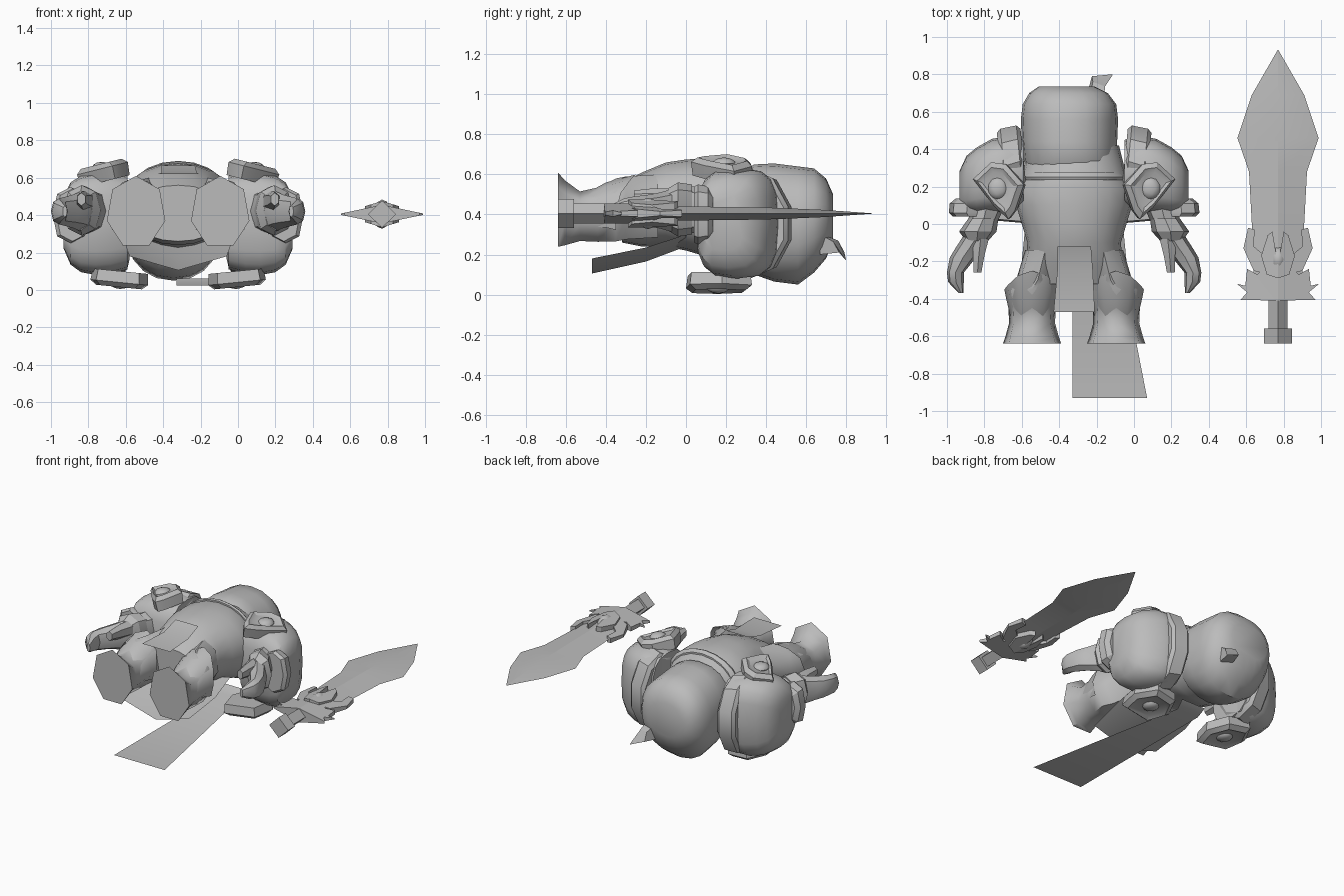
import bpy, bmesh, math
from mathutils import Vector, Matrix

if "Cube" in bpy.data.objects:
    bpy.data.objects.remove(bpy.data.objects["Cube"])

CX = -0.32  # symmetry plane of the figure
GREY = bpy.data.materials.new("plain_grey")
GREY.diffuse_color = (0.5, 0.5, 0.5, 1)
GREY.use_nodes = True
GREY.node_tree.nodes["Principled BSDF"].inputs["Base Color"].default_value = GREY.diffuse_color


def finish(name, bm, mirror=None, angle=40):
    """Optionally mirror across x = mirror, then turn into an object."""
    if mirror is not None:
        geo = bmesh.ops.duplicate(bm, geom=bm.verts[:] + bm.edges[:] + bm.faces[:])["geom"]
        for v in [g for g in geo if isinstance(g, bmesh.types.BMVert)]:
            v.co.x = 2 * mirror - v.co.x
    bmesh.ops.recalc_face_normals(bm, faces=bm.faces[:])
    me = bpy.data.meshes.new(name)
    bm.to_mesh(me)
    bm.free()
    me.materials.append(GREY)
    ob = bpy.data.objects.new(name, me)
    bpy.context.collection.objects.link(ob)
    bpy.context.view_layer.objects.active = ob
    ob.select_set(True)
    bpy.ops.object.shade_smooth_by_angle(angle=math.radians(angle))
    ob.select_set(False)
    return ob


def skin(bm, loops):
    """Join matching point loops with quads and cap both ends."""
    rows = [[bm.verts.new(p) for p in loop] for loop in loops]
    n = len(rows[0])
    for a, b in zip(rows, rows[1:]):
        for i in range(n):
            j = (i + 1) % n
            bm.faces.new((a[i], a[j], b[j], b[i]))
    bm.faces.new(rows[0])
    bm.faces.new(rows[-1])


def loft(name, rings, n=16, power=1.0, mirror=None, angle=40, along_x=False):
    """Rings along y (or x): (position, cross centre, half width, low z, high z)."""
    bm = bmesh.new()
    loops = []
    for p, mid, r, lo, hi in rings:
        loop = []
        for i in range(n):
            t = 2 * math.pi * i / n + math.pi / 2
            c, s = math.cos(t), math.sin(t)
            w = mid + r * math.copysign(abs(c) ** power, c)
            z = (lo + hi) / 2 + (hi - lo) / 2 * math.copysign(abs(s) ** power, s)
            loop.append((p, w, z) if along_x else (w, p, z))
        loops.append(loop)
    skin(bm, loops)
    return finish(name, bm, mirror, angle)


def sheet(name, rows, mirror=None):
    """Open sheet from rows of points."""
    bm = bmesh.new()
    vs = [[bm.verts.new(p) for p in r] for r in rows]
    for a, b in zip(vs, vs[1:]):
        for i in range(len(a) - 1):
            bm.faces.new((a[i], a[i + 1], b[i + 1], b[i]))
    return finish(name, bm, mirror)


# head and torso
loft("head", [(.26, -.34, .22, .2, .6), (.34, -.34, .25, .1, .65), (.44, -.345, .255, .065, .655),
              (.56, -.345, .26, .05, .64), (.64, -.345, .25, .11, .63), (.70, -.35, .21, .18, .58),
              (.735, -.36, .15, .27, .5)], 20, .9)
loft("torso", [(-.32, CX, .25, .26, .56), (-.22, CX, .26, .24, .61), (-.1, CX, .25, .24, .66),
               (.0, CX, .28, .22, .675), (.1, CX, .31, .19, .68), (.2, CX, .315, .16, .68),
               (.26, CX, .28, .14, .67), (.42, CX, .24, .15, .6)], 20, .95)
loft("neck_band", [(.235, CX, .27, .3, .685), (.25, CX, .275, .3, .69), (.275, CX, .25, .3, .675)], 20)

# crest spike at the back of the head
bm = bmesh.new()
skin(bm, [[(-.26, .66, .2), (-.17, .67, .2), (-.16, .67, .3), (-.24, .66, .31)],
          [(-.225, .79, .215), (-.16, .765, .21), (-.155, .735, .265), (-.22, .76, .27)],
          [(-.12, .80, .172), (-.115, .80, .17), (-.115, .795, .175), (-.12, .795, .176)]])
finish("head_spike", bm, None, 20)

# legs with flared feet
LX = -.095
loft("leg", [(-.64, LX, .16, .22, .61), (-.605, LX, .147, .23, .57), (-.53, LX, .126, .255, .515),
             (-.44, LX, .13, .25, .535), (-.35, LX, .142, .25, .58), (-.30, LX - .03, .118, .26, .59),
             (-.14, LX - .07, .11, .27, .6)], 7, .97, CX, 55)

# pointed knee guards wrapping the front of each leg
low, mid, high = [], [], []
for i in range(9):
    t = math.radians(-30 + 240 * i / 8)
    c, s = math.cos(t), math.sin(t)
    low.append((LX + .115 * c, -.5, .395 + .11 * s))
    mid.append((LX + .138 * c, -.4, .41 + .15 * s))
    high.append((LX + .148 * c, -.35 + .1 * max(0, s) ** 2, .415 + .185 * s))
sheet("knee_guard", [low, mid, high], CX)

# loincloth panels and cape
sheet("front_loincloth", [[(-.43, -.47, .62), (-.21, -.47, .62)], [(-.41, -.25, .625), (-.22, -.25, .625)],
                          [(-.41, -.12, .665), (-.23, -.12, .665)]])
sheet("back_loincloth", [[(-.58, -.47, .18), (CX, -.47, .105), (-.06, -.47, .18)],
                         [(-.6, -.2, .235), (CX, -.2, .165), (-.04, -.2, .235)],
                         [(-.58, .0, .3), (CX, .0, .24), (-.06, .0, .3)]])
sheet("cape", [[(-.33, -.93, .025), (.07, -.93, .025)], [(-.33, .25, .025), (-.16, .25, .025)],
               [(-.33, .32, .06), (-.14, .32, .06)]])

# shoulder domes swelling outward, with lower lip and inner collar
loft("shoulder_dome", [(-.05, .27, .18, .11, .61), (.04, .265, .205, .085, .63), (.12, .255, .2, .08, .63),
                       (.2, .23, .18, .095, .61), (.255, .21, .155, .135, .575), (.292, .185, .1, .22, .5)],
     16, .65, CX, 35, True)
loft("shoulder_lip", [(.04, .245, .085, .26, .54), (.06, .255, .095, .25, .55), (.11, .25, .095, .26, .54),
                      (.135, .235, .08, .29, .51)], 8, .8, CX, 30)
bm = bmesh.new()
loops = []
for dx, r in ((-.07, .21), (-.05, .24), (.035, .25), (.055, .23)):
    loop = []
    for i in range(10):
        t = 2 * math.pi * (i + .5) / 10
        y = r * .84 * math.cos(t)
        loop.append((dx + .02 + y * .1, .32 + y - dx * .3, .355 + r * 1.12 * math.sin(t)))
    loops.append(loop)
skin(bm, loops)
finish("shoulder_collar", bm, CX, 30)


def badge(name, centre, normal, outline, depth):
    """Bevelled diamond plate with a round boss."""
    n = Vector(normal).normalized()
    u = Vector((0, 1, 0))
    v = u.cross(n)
    c = Vector(centre)
    bm = bmesh.new()
    skin(bm, [[c + v * a * s + u * b * s + n * d for a, b in outline]
              for s, d in ((.95, -depth), (1, 0), (.8, .025), (.62, .012))])
    m = Matrix.Translation(c + n * .005) @ Matrix.Diagonal((.055, .06, .03, 1))
    bmesh.ops.create_icosphere(bm, subdivisions=2, radius=1, matrix=m)
    finish(name, bm, CX, 30)


badge("front_badge", (.085, .19, .65), (.25, 0, 1),
      [(-.14, .02), (-.09, -.12), (-.055, -.165), (.02, -.1), (.14, .05), (.04, .14), (-.04, .13)], .07)
badge("back_badge", (-.01, .16, .04), (.1, 0, -1),
      [(-.13, -.14), (.1, -.16), (.15, 0), (.08, .15), (-.08, .17), (-.16, .02)], .06)

# arms, cuffs, hands and thumbs
loft("forearm", [(.12, .14, .1, .3, .54), (.0, .17, .075, .31, .54), (-.06, .195, .075, .31, .53),
                 (-.13, .24, .075, .33, .51), (-.18, .275, .07, .34, .5), (-.26, .315, .045, .35, .49),
                 (-.31, .312, .042, .36, .48), (-.37, .285, .012, .39, .45)], 8, .9, CX, 35)
loft("wrist_cuff", [(.03, .165, .08, .3, .55), (-.04, .195, .1, .29, .56), (-.09, .2, .06, .32, .53)], 8, .9, CX, 30)
loft("thumb", [(-.08, .18, .05, .42, .53), (-.17, .19, .035, .43, .53), (-.26, .197, .024, .45, .52)], 6, 1, CX, 35)

# sword blade with diamond section
SX, SZ = .77, .405
bm = bmesh.new()
skin(bm, [[(SX - w, y, SZ), (SX, y, SZ + h), (SX + w, y, SZ), (SX, y, SZ - h)] for y, w, h in
          ((-.3, .13, .04), (0, .14, .035), (.28, .155, .032), (.46, .217, .028), (.69, .14, .018), (.93, .002, .001))])
finish("sword_blade", bm, None, 15)


def guard(name, pts, thick):
    """Outline mirrored about the sword axis, thinning towards the outer tips."""
    bm = bmesh.new()
    skin(bm, [[(x, y, SZ + k * max(.004, thick * (1 - (x - SX) / .235))) for x, y in pts] for k in (-1, 1)])
    bmesh.ops.triangulate(bm, faces=[f for f in bm.faces if len(f.verts) > 4])
    finish(name, bm, SX, 25)


guard("guard_base", [(SX, -.41), (.97, -.405), (.935, -.365), (.99, -.32), (.945, -.33), (.935, -.24),
                     (.88, -.27), (.84, -.23), (SX, -.27)], .05)
guard("guard_prong", [(.82, -.27), (.90, -.25), (.955, -.13), (.93, -.02), (.895, -.03), (.90, -.12), (.84, -.17)], .05)
guard("inner_prong", [(SX, -.29), (.83, -.27), (.86, -.17), (.825, -.06), (.80, -.04), (.81, -.15), (SX, -.22)], .07)

# faceted gem in the guard
bm = bmesh.new()
bmesh.ops.create_icosphere(bm, subdivisions=2, radius=1,
                           matrix=Matrix.Translation((SX, -.19, SZ)) @ Matrix.Diagonal((.05, .075, .078, 1)))
finish("guard_gem", bm)

# square grip and pommel standing on edge
loft("sword_grip", [(-.57, SX, .05, SZ - .05, SZ + .05), (-.38, SX, .05, SZ - .05, SZ + .05)], 4)
loft("sword_pommel", [(-.64, SX, .075, SZ - .073, SZ + .073), (-.56, SX, .075, SZ - .073, SZ + .073)], 4)
